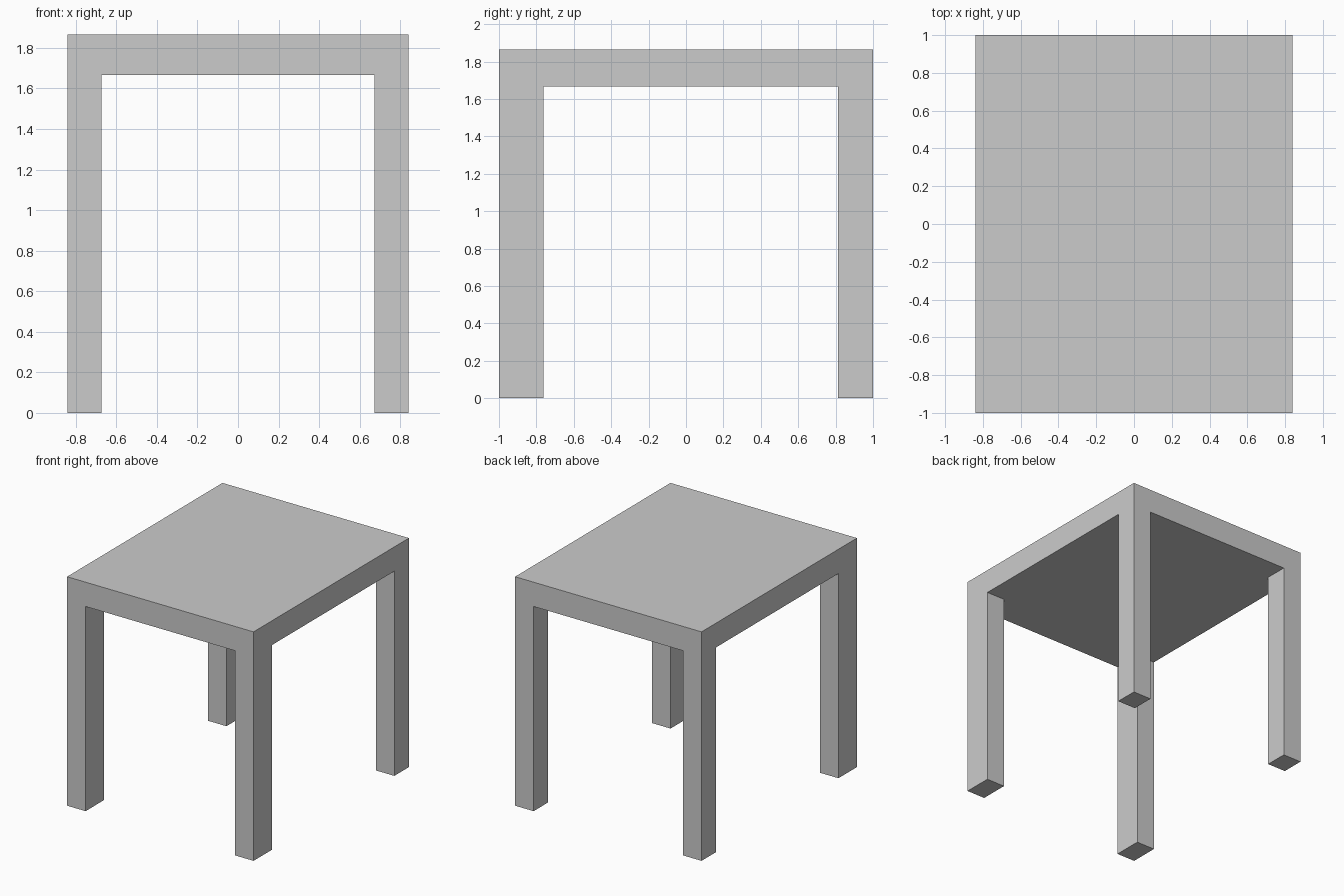
import bpy
import bmesh
import math

if "Cube" in bpy.data.objects:
    bpy.data.objects.remove(bpy.data.objects["Cube"])

# Outer edges and leg edges along each axis
XS = [-0.84, -0.673, 0.673, 0.84]
YS = [-1.0, -0.762, 0.812, 1.0]   # front legs are deeper than back legs
UNDER, TOP = 1.667, 1.865

bm = bmesh.new()


def extrude(faces, z):
    """Extrude the faces and place the new cap at height z."""
    out = bmesh.ops.extrude_face_region(bm, geom=faces)["geom"]
    for v in out:
        if isinstance(v, bmesh.types.BMVert):
            v.co.z = z
    bmesh.ops.delete(bm, geom=[f for f in faces if f.is_valid], context="FACES_ONLY")


# Underside as a 3 x 3 grid of faces
rows = [[bm.verts.new((x, y, UNDER)) for x in XS] for y in YS]
cells = {(i, j): bm.faces.new((rows[j][i], rows[j][i + 1],
                               rows[j + 1][i + 1], rows[j + 1][i]))
         for i in range(3) for j in range(3)}

# Slab of the table top: extrude a copy up, keeping the underside
copy = bmesh.ops.duplicate(bm, geom=list(cells.values()))["geom"]
extrude([f for f in copy if isinstance(f, bmesh.types.BMFace)], TOP)

# Legs: extrude the four corner cells down to the floor
for i in (0, 2):
    for j in (0, 2):
        extrude([cells[i, j]], 0.0)

# Weld into one solid and merge coplanar faces
bmesh.ops.remove_doubles(bm, verts=bm.verts, dist=1e-4)
bmesh.ops.recalc_face_normals(bm, faces=bm.faces)
bmesh.ops.dissolve_limit(bm, angle_limit=math.radians(1),
                         verts=bm.verts, edges=bm.edges)

mesh = bpy.data.meshes.new("table")
bm.to_mesh(mesh)
bm.free()
bpy.context.collection.objects.link(bpy.data.objects.new("table", mesh))
